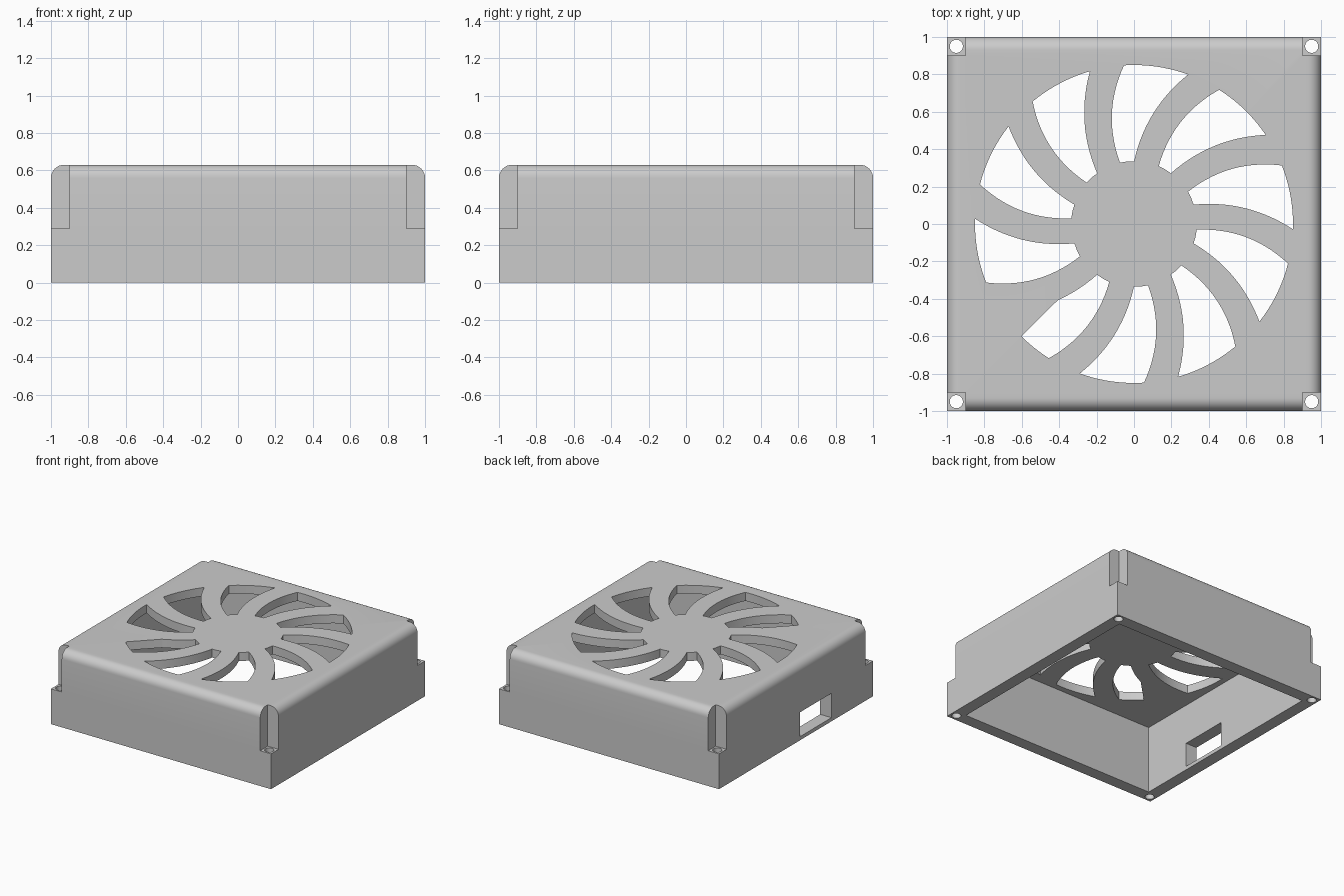
import bpy, bmesh, math

if "Cube" in bpy.data.objects:
    bpy.data.objects.remove(bpy.data.objects["Cube"])

grey = bpy.data.materials.new("light_grey")
grey.diffuse_color = (0.6, 0.6, 0.6, 1)
grey.use_nodes = True
grey.node_tree.nodes["Principled BSDF"].inputs["Base Color"].default_value = grey.diffuse_color


def rect(x0, y0, x1, y1):
    return [(x0, y0), (x1, y0), (x1, y1), (x0, y1)]


def circle(cx, cy, r, n=32):
    return [(cx + r * math.cos(math.tau * i / n), cy + r * math.sin(math.tau * i / n)) for i in range(n)]


def bow(p, q, sag, n=14):
    """Curved edge from p to q (without q), bulging to its left by sag."""
    dx, dy = q[0] - p[0], q[1] - p[1]
    length = math.hypot(dx, dy)
    pts = []
    for i in range(n):
        t = i / n
        b = 4 * sag * t * (1 - t) / length
        pts.append((p[0] + dx * t - dy * b, p[1] + dy * t + dx * b))
    return pts


def polar(r, deg):
    return (r * math.cos(math.radians(deg)), r * math.sin(math.radians(deg)))


def prisms(name, shapes, z0, z1):
    """One object holding an upright prism for every outline."""
    bm = bmesh.new()
    for pts in shapes:
        low = [bm.verts.new((x, y, z0)) for x, y in pts]
        high = [bm.verts.new((x, y, z1)) for x, y in pts]
        bm.faces.new(low)
        bm.faces.new(high)
        for i in range(len(pts)):
            j = (i + 1) % len(pts)
            bm.faces.new((low[i], low[j], high[j], high[i]))
    bmesh.ops.recalc_face_normals(bm, faces=bm.faces)
    me = bpy.data.meshes.new(name)
    bm.to_mesh(me)
    bm.free()
    me.materials.append(grey)
    ob = bpy.data.objects.new(name, me)
    bpy.context.collection.objects.link(ob)
    return ob


# Housing block with rounded top edges
housing = prisms("fan_cover", [rect(-1, -1, 1, 1)], 0, 0.63)
bm = bmesh.new()
bm.from_mesh(housing.data)
top = [e for e in bm.edges if all(v.co.z > 0.6 for v in e.verts)]
bmesh.ops.bevel(bm, geom=top, offset=0.07, segments=8, profile=0.5, affect='EDGES')
bm.to_mesh(housing.data)
bm.free()

# Swirling vent outline
outline = [polar(0.85, 93.6 - 23.5 * i / 10) for i in range(10)]
outline += bow(polar(0.85, 70.1), (0, 0.335), -0.048)
outline += [(0, 0.335), (-0.038, 0.334)]
outline += bow((-0.075, 0.328), polar(0.85, 93.6), 0.054)


def rotated(pts, deg):
    c, s = math.cos(math.radians(deg)), math.sin(math.radians(deg))
    return [(x * c - y * s, x * s + y * c) for x, y in pts]


def clip_diagonal(pts):
    """Keep the part of an outline below the line y = x."""
    out = []
    for i, p in enumerate(pts):
        q = pts[(i + 1) % len(pts)]
        a, b = p[0] - p[1], q[0] - q[1]
        if a >= 0:
            out.append(p)
        if a * b < 0:
            t = a / (a - b)
            out.append((p[0] + t * (q[0] - p[0]), p[1] + t * (q[1] - p[1])))
    return out


vents = [rotated(outline, -36 * k) for k in range(10)]
vents[6] = clip_diagonal(vents[6])   # the one vent with a straight edge

signs = [(sx, sy) for sx in (-1, 1) for sy in (-1, 1)]
cutters = [
    prisms("cavity_cutter", [rect(-0.898, -0.898, 0.898, 0.898)], -0.2, 0.56),
    prisms("notch_cutter", [rect(*sorted_pair) for sorted_pair in
           [(min(sx * 0.902, sx * 1.2), min(sy * 0.902, sy * 1.2),
             max(sx * 0.902, sx * 1.2), max(sy * 0.902, sy * 1.2)) for sx, sy in signs]], 0.29, 0.9),
    prisms("screw_hole_cutter", [circle(sx * 0.95, sy * 0.95, 0.035) for sx, sy in signs], -0.1, 0.4),
    prisms("cable_window_cutter", [rect(-1.2, -0.46, -0.8, -0.05)], 0.03, 0.23),
    prisms("vent_cutter", vents, 0.45, 0.8),
]

# Cut everything out of the housing
bpy.context.view_layer.objects.active = housing
housing.select_set(True)
for cutter in cutters:
    mod = housing.modifiers.new(cutter.name, 'BOOLEAN')
    mod.operation = 'DIFFERENCE'
    mod.solver = 'EXACT'
    mod.object = cutter
    bpy.ops.object.modifier_apply(modifier=mod.name)
    bpy.data.objects.remove(cutter)

bpy.ops.object.shade_smooth_by_angle(angle=math.radians(30))
